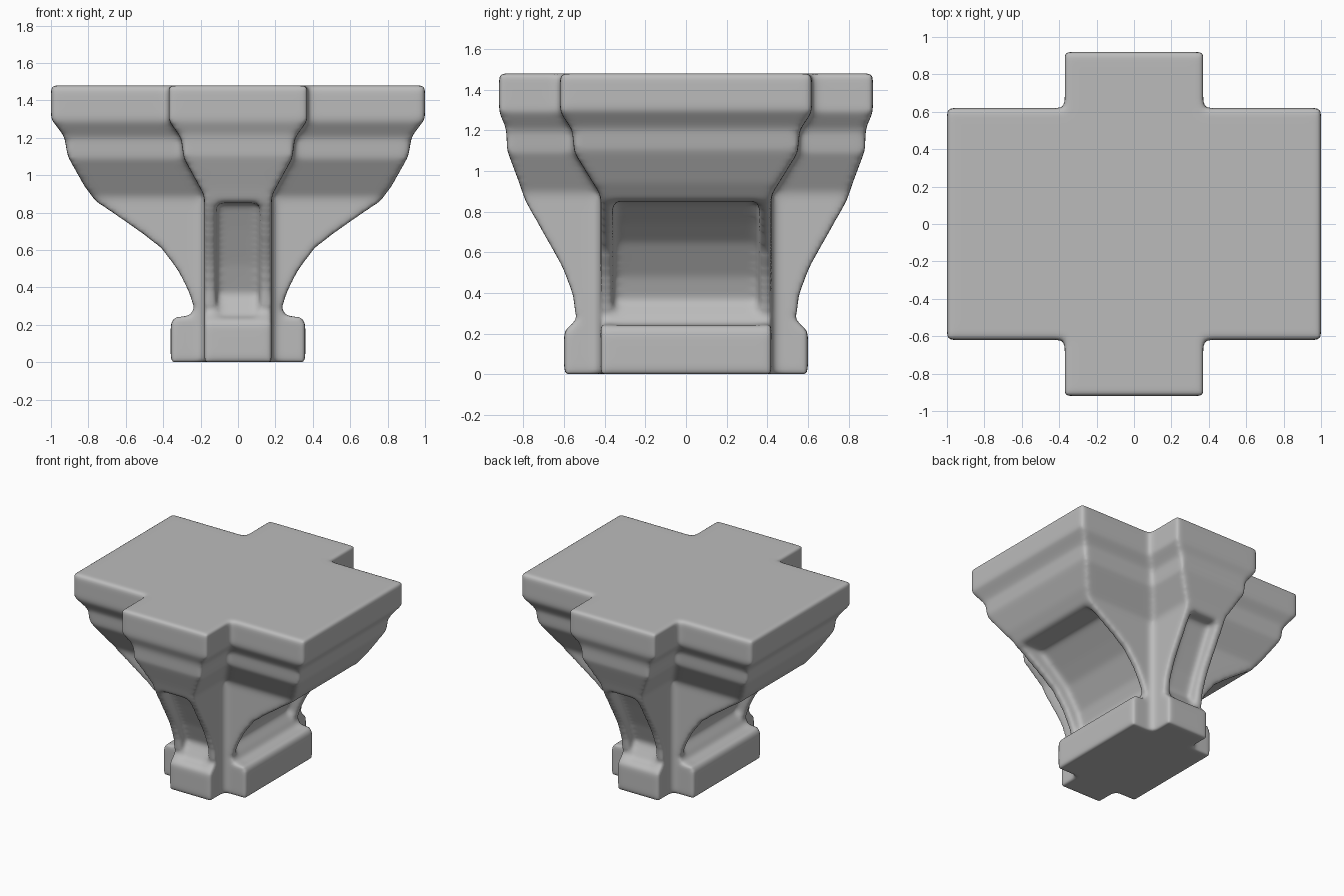
import bpy, bmesh

if "Cube" in bpy.data.objects:
    bpy.data.objects.remove(bpy.data.objects["Cube"], do_unlink=True)

stone = bpy.data.materials.new("grey stone")
stone.use_nodes = True
stone.diffuse_color = (0.5, 0.5, 0.5, 1)
bsdf = stone.node_tree.nodes["Principled BSDF"]
bsdf.inputs["Base Color"].default_value = (0.5, 0.5, 0.5, 1)
bsdf.inputs["Roughness"].default_value = 0.9


def make_object(name, bm):
    bmesh.ops.recalc_face_normals(bm, faces=bm.faces)
    mesh = bpy.data.meshes.new(name)
    bm.to_mesh(mesh)
    bm.free()
    obj = bpy.data.objects.new(name, mesh)
    bpy.context.collection.objects.link(obj)
    mesh.materials.append(stone)
    return obj


def radius_at(profile, z):
    """Half size at a height, from (size, height) points sorted upward."""
    for (r0, z0), (r1, z1) in zip(profile, profile[1:]):
        if z <= z1:
            return r0 + (r1 - r0) * (z - z0) / (z1 - z0)
    return profile[-1][0]


def loft(name, along, across, swap):
    """Stack of rectangles with one profile per direction."""
    bm = bmesh.new()
    rings = []
    for z in sorted({p[1] for p in along + across}):
        a, b = radius_at(along, z), radius_at(across, z)
        if swap:
            a, b = b, a
        rings.append([bm.verts.new((sx * a, sy * b, z))
                      for sx, sy in ((-1, -1), (1, -1), (1, 1), (-1, 1))])
    for low, high in zip(rings, rings[1:]):
        for i in range(4):
            j = (i + 1) % 4
            bm.faces.new((low[i], low[j], high[j], high[i]))
    bm.faces.new(rings[0])
    bm.faces.new(rings[-1])
    return make_object(name, bm)


def recess(name, profile, half, side, swap):
    """Prism that hollows the panel in one end of an arm."""
    bm = bmesh.new()
    caps = []
    for w in (-half, half):
        caps.append([bm.verts.new((w, side * r, z) if swap else (side * r, w, z))
                     for r, z in profile])
    n = len(profile)
    for i in range(n):
        j = (i + 1) % n
        bm.faces.new((caps[0][i], caps[0][j], caps[1][j], caps[1][i]))
    for cap in caps:
        bm.faces.new(cap)
    return make_object(name, bm)


# Profiles: (half size, height), from foot to top slab
wide_along = [(0.36, 0), (0.36, 0.21), (0.34, 0.24), (0.25, 0.25), (0.235, 0.29),
              (0.265, 0.38), (0.32, 0.49), (0.41, 0.61), (0.50, 0.68), (0.62, 0.765),
              (0.76, 0.86), (0.82, 0.94), (0.91, 1.10), (0.93, 1.21),
              (1.00, 1.30), (1.00, 1.48)]
wide_across = [(0.42, 0), (0.42, 0.88), (0.55, 1.09), (0.56, 1.20),
               (0.62, 1.29), (0.62, 1.48)]
narrow_along = [(0.60, 0), (0.60, 0.21), (0.54, 0.27), (0.56, 0.40), (0.61, 0.53),
                (0.70, 0.69), (0.79, 0.85), (0.82, 0.94), (0.88, 1.10),
                (0.885, 1.21), (0.92, 1.29), (0.92, 1.48)]
narrow_across = [(0.18, 0), (0.18, 0.89), (0.29, 1.09), (0.305, 1.20),
                 (0.37, 1.29), (0.37, 1.48)]

# Two crossing arms
bracket = loft("bracket", wide_along, wide_across, False)
cross_arm = loft("cross_arm", narrow_along, narrow_across, True)

# Hollow panels in the four ends
wide_panel = [(0.9, 0.24), (0.27, 0.24), (0.18, 0.36), (0.22, 0.48), (0.33, 0.65),
              (0.43, 0.74), (0.56, 0.85), (0.9, 0.85)]
narrow_panel = [(0.9, 0.24), (0.54, 0.24), (0.47, 0.36), (0.53, 0.52), (0.62, 0.71),
                (0.69, 0.85), (0.9, 0.85)]
cutters = []
for side in (-1, 1):
    cutters.append(recess("wide_recess", wide_panel, 0.36, side, False))
    cutters.append(recess("narrow_recess", narrow_panel, 0.115, side, True))

# Join, hollow, then soften into worn stone
for tool, mode in [(cross_arm, "UNION")] + [(c, "DIFFERENCE") for c in cutters]:
    mod = bracket.modifiers.new(mode.title(), "BOOLEAN")
    mod.operation = mode
    mod.solver = "EXACT"
    mod.object = tool
remesh = bracket.modifiers.new("Remesh", "REMESH")
remesh.mode = "VOXEL"
remesh.voxel_size = 0.016
remesh.use_smooth_shade = True
soften = bracket.modifiers.new("Soften", "SMOOTH")
soften.factor = 0.5
soften.iterations = 12

bpy.context.view_layer.objects.active = bracket
bracket.select_set(True)
for mod in list(bracket.modifiers):
    bpy.ops.object.modifier_apply(modifier=mod.name)
for helper in [cross_arm] + cutters:
    bpy.data.objects.remove(helper, do_unlink=True)
bpy.ops.object.shade_smooth()
